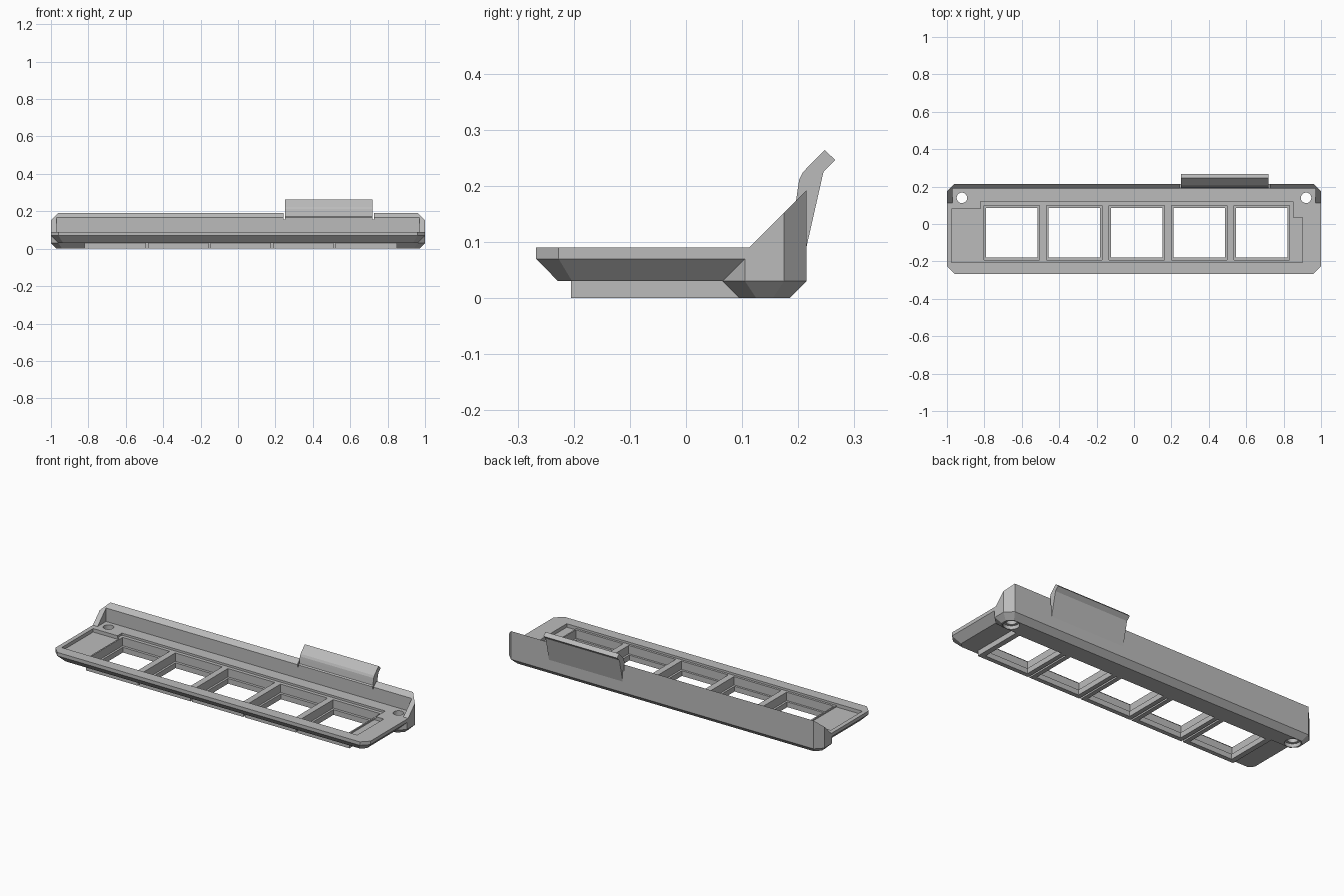
import bpy, bmesh
from mathutils import Vector

cube = bpy.data.objects.get("Cube")
if cube:
    bpy.data.objects.remove(cube, do_unlink=True)

grey = bpy.data.materials.new("light grey plastic")
grey.use_nodes = True
colour = (0.5, 0.5, 0.5, 1)
grey.diffuse_color = colour
grey.node_tree.nodes["Principled BSDF"].inputs["Base Color"].default_value = colour


def finish(name, bm):
    bmesh.ops.recalc_face_normals(bm, faces=bm.faces)
    mesh = bpy.data.meshes.new(name)
    bm.to_mesh(mesh)
    bm.free()
    mesh.materials.append(grey)
    obj = bpy.data.objects.new(name, mesh)
    bpy.context.collection.objects.link(obj)
    return obj


def loft(name, rings):
    """Solid through rings of equal point count, capped at both ends."""
    bm = bmesh.new()
    loops = [[bm.verts.new(p) for p in ring] for ring in rings]
    bm.faces.new(loops[0])
    bm.faces.new(loops[-1])
    n = len(loops[0])
    for a, b in zip(loops, loops[1:]):
        for i in range(n):
            bm.faces.new((a[i], a[(i + 1) % n], b[(i + 1) % n], b[i]))
    return finish(name, bm)


def box(name, x0, x1, y0, y1, z0, z1):
    ring = [(x0, y0), (x1, y0), (x1, y1), (x0, y1)]
    return loft(name, [[(x, y, z) for x, y in ring] for z in (z0, z1)])


def cylinder(name, x, y, r, z0, z1):
    bm = bmesh.new()
    bmesh.ops.create_cone(bm, cap_ends=True, segments=32, radius1=r, radius2=r, depth=z1 - z0)
    bmesh.ops.translate(bm, verts=bm.verts, vec=(x, y, (z0 + z1) / 2))
    return finish(name, bm)


def octagon(z, hx, y0, y1, c):
    """Rectangle with its four corners cut by c."""
    return [(-hx + c, y0, z), (hx - c, y0, z), (hx, y0 + c, z), (hx, y1 - c, z),
            (hx - c, y1, z), (-hx + c, y1, z), (-hx, y1 - c, z), (-hx, y0 + c, z)]


def combine(target, other, operation):
    mod = target.modifiers.new("combine", "BOOLEAN")
    mod.operation, mod.solver, mod.object = operation, "EXACT", other
    bpy.context.view_layer.objects.active = target
    bpy.ops.object.modifier_apply(modifier=mod.name)
    bpy.data.objects.remove(other, do_unlink=True)


# Tray with a bevelled underside
frame = loft("panel_frame", [octagon(0.03, 0.96, -0.228, 0.13, 0.025),
                             octagon(0.07, 1, -0.267, 0.17, 0.04),
                             octagon(0.09, 1, -0.267, 0.17, 0.04)])

# Rear block, its top sliced at 45 degrees to leave end gussets and the back wall
block = loft("rear_block", [octagon(0, 0.97, 0.095, 0.185, 0.03),
                            octagon(0.03, 1, 0.065, 0.215, 0.04),
                            octagon(0.2, 1, 0.065, 0.215, 0.04)])
bm = bmesh.new()
bm.from_mesh(block.data)
cut = bmesh.ops.bisect_plane(bm, geom=bm.verts[:] + bm.edges[:] + bm.faces[:],
                             plane_co=Vector((0, 0.113, 0.09)),
                             plane_no=Vector((0, -1, 1)), clear_outer=True)
edges = [e for e in cut["geom_cut"] if isinstance(e, bmesh.types.BMEdge)]
bmesh.ops.contextual_create(bm, geom=edges)
bmesh.ops.recalc_face_normals(bm, faces=bm.faces)
bm.to_mesh(block.data)
bm.free()
combine(frame, block, "UNION")

# Lower frames of the five windows
left, pitch, count = -0.82, 0.334, 5
right = left + pitch * count
combine(frame, box("window_base", left, right, -0.205, 0.11, 0, 0.05), "UNION")

# Hollow in front of the back wall, and the sunk areas of the deck
cutters = [box("wall_cut", -0.97, 0.97, -0.1, 0.19, 0.09, 0.3),
           box("opening_cut", left, right, -0.205, 0.12, 0.078, 0.12),
           box("pocket_cut", -0.975, left + 0.01, -0.205, 0.08, 0.07, 0.12),
           box("pocket_cut", right - 0.01, 0.9, -0.205, 0.035, 0.07, 0.12)]

# Windows, each with a narrow lip below, and grooves between their frames
for i in range(count):
    x = left + pitch * i
    cutters.append(box("cell_cut", x + 0.018, x + pitch - 0.018, -0.192, 0.1, 0.03, 0.2))
    cutters.append(box("window_cut", x + 0.03, x + pitch - 0.03, -0.18, 0.085, -0.1, 0.2))
    if i:
        cutters.append(box("groove_cut", x - 0.005, x + 0.005, -0.3, 0.08, -0.1, 0.03))

# Screw holes, wider below
for side in (-1, 1):
    cutters.append(cylinder("hole_cut", side * 0.92, 0.14, 0.028, -0.1, 0.3))
    cutters.append(cylinder("recess_cut", side * 0.92, 0.14, 0.042, -0.1, 0.02))

# Slits beside the clip
for x in (0.247, 0.723):
    cutters.append(box("slit_cut", x - 0.004, x + 0.004, 0.18, 0.25, 0.155, 0.3))

for cutter in cutters:
    combine(frame, cutter, "DIFFERENCE")

# Spring clip leaning back from the wall
profile = [(0.2145, 0.09), (0.198, 0.1), (0.195, 0.165), (0.2, 0.2), (0.202, 0.212),
           (0.208, 0.224), (0.247, 0.264), (0.266, 0.246), (0.245, 0.225)]
loft("latch_clip", [[(x, y, z) for y, z in profile] for x in (0.251, 0.719)])
